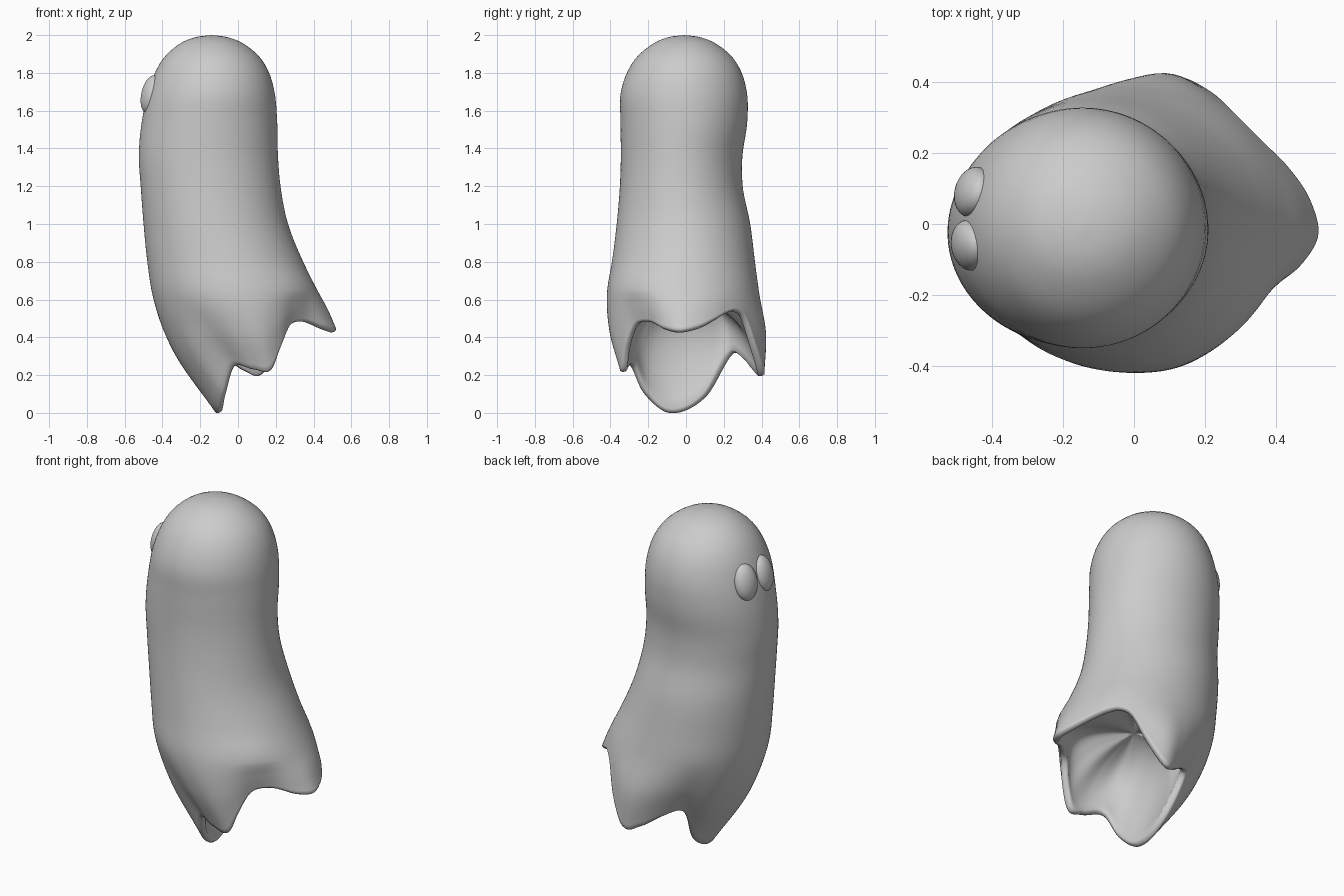
import bpy, bmesh, math
from mathutils import Vector, Matrix

if "Cube" in bpy.data.objects:
    bpy.data.objects.remove(bpy.data.objects["Cube"])

SEG = 128


def spline(ts, pts, t):
    """Smooth non-uniform cubic through pts at parameters ts."""
    i = 0
    while i < len(ts) - 2 and t > ts[i + 1]:
        i += 1

    def tangent(k):
        a, b = max(k - 1, 0), min(k + 1, len(ts) - 1)
        if a == k or b == k:
            return (pts[b] - pts[a]) / (ts[b] - ts[a])
        h0, h1 = ts[k] - ts[a], ts[b] - ts[k]
        return ((pts[k] - pts[a]) / h0 * h1 + (pts[b] - pts[k]) / h1 * h0) / (h0 + h1)

    h = ts[i + 1] - ts[i]
    u = (t - ts[i]) / h
    return (pts[i] * (2*u**3 - 3*u**2 + 1) + tangent(i) * h * (u**3 - 2*u**2 + u)
            + pts[i + 1] * (3*u**2 - 2*u**3) + tangent(i + 1) * h * (u**3 - u**2))


# Body sections: z, x min, x max, y min, y max
RINGS = [
    (1.99, -.22, -.06, -.09, .07), (1.96, -.30, .02, -.165, .15),
    (1.90, -.375, .10, -.245, .23), (1.80, -.44, .165, -.313, .295),
    (1.70, -.475, .193, -.345, .322), (1.55, -.508, .207, -.347, .325),
    (1.35, -.525, .212, -.345, .298), (1.20, -.515, .225, -.35, .30),
    (1.00, -.50, .265, -.367, .34), (.80, -.48, .345, -.392, .365),
    (.65, -.458, .42, -.417, .385)]

# Wavy hem: angle, x, y, z
HEM = [
    (0, .52, -.02, .445), (11, .495, .07, .465), (25, .43, .165, .51),
    (36, .375, .22, .54), (46, .325, .27, .55), (55, .28, .315, .515),
    (66, .22, .37, .36), (77, .14, .412, .225), (95, .03, .385, .23),
    (110, -.07, .33, .29), (125, -.15, .26, .32), (150, -.13, .11, .09),
    (180, -.115, -.08, 0), (208, -.09, -.22, .10), (235, -.03, -.295, .25),
    (260, .08, -.34, .235), (283, .18, -.345, .24), (298, .23, -.325, .36),
    (314, .285, -.27, .475), (328, .36, -.20, .49), (346, .475, -.11, .455)]
keys = [(a + s, Vector(p)) for s in (-360, 0, 360) for a, *p in HEM]
hem_t, hem_p = [k[0] for k in keys], [k[1] for k in keys]

TOP = Vector((-.14, -.01, 2.0))
APEX = Vector((.0, .0, .62))
STEPS = [0, .8, 1.6, 2.4, 3.5, 4.4, 5.7, 7.4, 8.7, 10.4, 12.1, 13.4]


def column(deg):
    """Points from below the crown, over the hem, up to the inner apex."""
    c, s = math.cos(math.radians(deg)), math.sin(math.radians(deg))
    out = Vector((c, s, 0))
    pts = [TOP]
    for z, xl, xr, yl, yr in RINGS:
        pts.append(Vector(((xl + xr) / 2 + (xr - xl) / 2 * c,
                           (yl + yr) / 2 + (yr - yl) / 2 * s, z)))
    hem = spline(hem_t, hem_p, deg)
    low = pts[-1]
    drop = low.z - hem.z
    mid = (low + hem) / 2 + out * .055 * (drop / .65) ** 2
    pts += [mid, hem]
    step = max((hem - low).length / 2, .05) * 8.5
    ts = STEPS + [STEPS[-1] + step, STEPS[-1] + 2 * step]
    # same rows on every column above the lowest section
    path = [spline(ts, pts, STEPS[-1] * (k / 40) ** 1.15) for k in range(1, 41)]
    path += [spline(ts, pts, STEPS[-1] + 2 * step * k / 18) for k in range(1, 19)]
    # rounded rim, then the hollow underside
    d = (hem - mid).normalized()
    r, dz = d.dot(out), d.z
    n = (out * dz - Vector((0, 0, r))).normalized()
    inner = hem + n * .038
    path += [hem + n * .010 + d * .009, hem + n * .028 + d * .009]
    ctrl = mid - out * .06
    ctrl.z = max(ctrl.z, .42) + .10
    for k in range(16):
        u = k / 16
        path.append(inner * (1-u)**2 + ctrl * 2*u*(1-u) + APEX * u*u)
    for p in path:
        p.z = max(p.z, 0)
    return path


def finish(bm, name):
    bmesh.ops.recalc_face_normals(bm, faces=bm.faces)
    for f in bm.faces:
        f.smooth = True
    me = bpy.data.meshes.new(name)
    bm.to_mesh(me)
    bm.free()
    ob = bpy.data.objects.new(name, me)
    bpy.context.collection.objects.link(ob)
    return ob


# Sheet body
bm = bmesh.new()
cols = [[bm.verts.new(p) for p in column(360 * i / SEG)] for i in range(SEG)]
top, apex = bm.verts.new(TOP), bm.verts.new(APEX)
for i in range(SEG):
    a, b = cols[i], cols[(i + 1) % SEG]
    bm.faces.new((top, a[0], b[0]))
    for k in range(len(a) - 1):
        bm.faces.new((a[k], a[k + 1], b[k + 1], b[k]))
    bm.faces.new((a[-1], apex, b[-1]))
finish(bm, "sheet_body")

# Bulging oval eyes on the -x side
for name, y, turn in (("left_eye", -.06, 10), ("right_eye", .09, -16)):
    bm = bmesh.new()
    m = (Matrix.Translation((-.463 + .010 * (y > 0), y, 1.687))
         @ Matrix.Rotation(math.radians(turn), 4, 'Z')
         @ Matrix.Rotation(math.radians(13), 4, 'Y')
         @ Matrix.Diagonal((.048, .072, .102, 1)))
    bmesh.ops.create_uvsphere(bm, u_segments=32, v_segments=20, radius=1, matrix=m)
    finish(bm, name)
